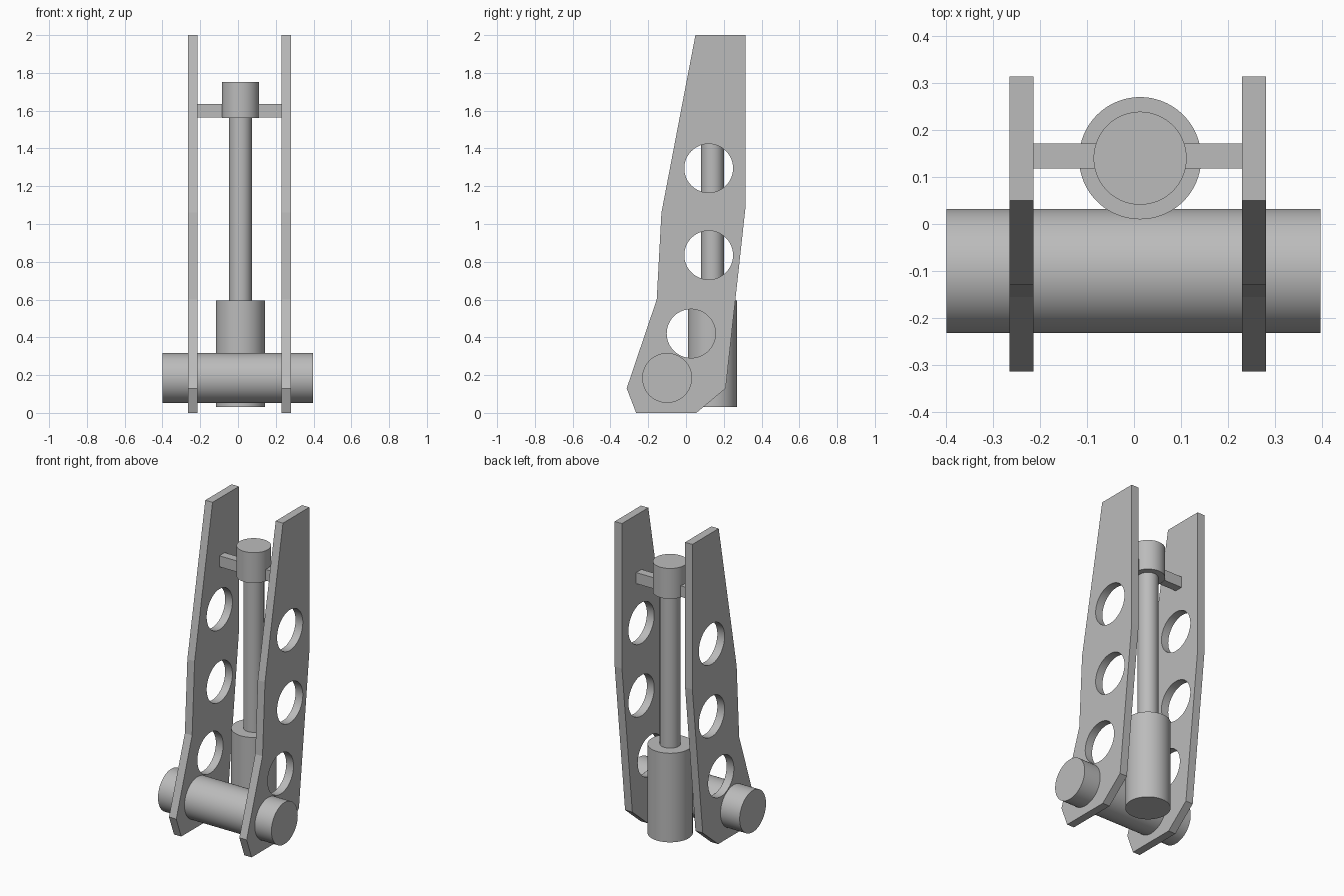
import bpy, bmesh
from math import cos, sin, pi, radians

cube = bpy.data.objects.get("Cube")
if cube:
    bpy.data.objects.remove(cube, do_unlink=True)

grey = bpy.data.materials.new("plain grey")
grey.use_nodes = True
GREY = (0.5, 0.5, 0.5, 1)
grey.diffuse_color = GREY
grey.node_tree.nodes["Principled BSDF"].inputs["Base Color"].default_value = GREY

SEGMENTS = 96


def finish(obj, name):
    obj.name = name
    obj.data.materials.clear()
    obj.data.materials.append(grey)
    bpy.ops.object.select_all(action='DESELECT')
    obj.select_set(True)
    bpy.context.view_layer.objects.active = obj
    bpy.ops.object.shade_smooth_by_angle(angle=radians(5))


def cylinder(name, radius, length, centre, rotation=(0, 0, 0)):
    bpy.ops.mesh.primitive_cylinder_add(vertices=SEGMENTS, radius=radius, depth=length,
                                        location=centre, rotation=rotation)
    finish(bpy.context.object, name)


def upright(name, radius, bottom, top):
    cylinder(name, radius, top - bottom, (0.013, 0.14, (bottom + top) / 2))


def side_plate(name, x, thickness=0.051):
    # Tapered outline with three round lightening holes, extruded sideways
    outline = [(0.05, 2), (0.314, 2), (0.314, 1.08), (0.21, 0.13), (0.055, 0),
               (-0.264, 0), (-0.314, 0.13), (-0.155, 0.6), (-0.13, 1.06)]
    loops = [outline]
    for y, z in [(0.12, 1.295), (0.12, 0.835), (0.027, 0.42)]:
        loops.append([(y + 0.129 * cos(2 * pi * i / SEGMENTS), z + 0.129 * sin(2 * pi * i / SEGMENTS))
                      for i in range(SEGMENTS)])
    curve = bpy.data.curves.new(name, 'CURVE')
    curve.dimensions = '2D'
    curve.fill_mode = 'BOTH'
    curve.extrude = thickness / 2
    for loop in loops:
        spline = curve.splines.new('POLY')
        spline.points.add(len(loop) - 1)
        for point, (y, z) in zip(spline.points, loop):
            point.co = (y, z, 0, 1)
        spline.use_cyclic_u = True
    obj = bpy.data.objects.new(name, curve)
    bpy.context.collection.objects.link(obj)
    obj.location.x = x
    obj.rotation_euler = (pi / 2, 0, pi / 2)
    bpy.ops.object.select_all(action='DESELECT')
    obj.select_set(True)
    bpy.context.view_layer.objects.active = obj
    bpy.ops.object.convert(target='MESH')
    obj = bpy.context.object
    # Weld the caps to the rims
    bm = bmesh.new()
    bm.from_mesh(obj.data)
    bmesh.ops.remove_doubles(bm, verts=bm.verts, dist=0.0001)
    bmesh.ops.recalc_face_normals(bm, faces=bm.faces)
    bm.to_mesh(obj.data)
    bm.free()
    finish(obj, name)


# Side plates
side_plate("right_plate", -0.239)
side_plate("left_plate", 0.255)

# Pivot axle
cylinder("axle", 0.132, 0.796, (-0.001, -0.1, 0.185), (0, pi / 2, 0))

# Piston: barrel, rod and end cap
upright("piston_barrel", 0.13, 0.03, 0.595)
upright("piston_rod", 0.06, 0.59, 1.565)
upright("piston_cap", 0.099, 1.56, 1.753)

# Crossbar between the plates
bpy.ops.mesh.primitive_cube_add(size=1, location=(0.008, 0.145, 1.6))
bar = bpy.context.object
bar.scale = (0.446, 0.053, 0.07)
finish(bar, "crossbar")
